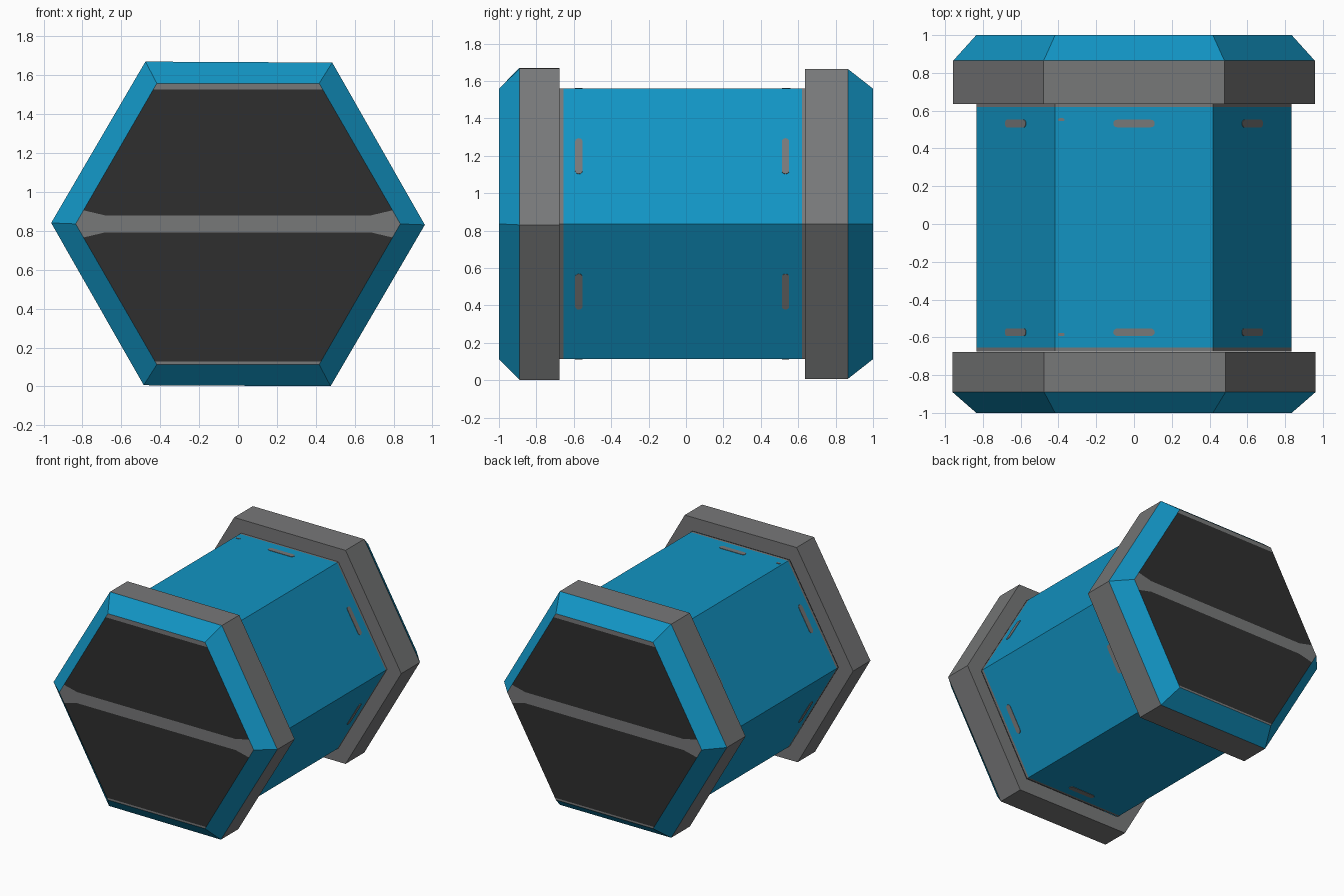
import bpy, bmesh, math
from mathutils import Matrix

if "Cube" in bpy.data.objects:
    bpy.data.objects.remove(bpy.data.objects["Cube"])

ZC = 0.836           # height of the long axis
R, RF = 0.835, 0.961  # corner radius of body and of end flanges
AP = R * math.cos(math.pi / 6)


def mat(name, col):
    m = bpy.data.materials.new(name)
    m.diffuse_color = (*col, 1)
    m.use_nodes = True
    m.node_tree.nodes["Principled BSDF"].inputs["Base Color"].default_value = m.diffuse_color
    return m


BLUE = mat("blue paint", (0.006, 0.295, 0.545))
GREY = mat("grey trim", (0.185, 0.188, 0.19))
DARK = mat("dark panel", (0.028, 0.028, 0.028))


def make(name, bm, mats):
    bm.normal_update()
    me = bpy.data.meshes.new(name)
    bm.to_mesh(me)
    bm.free()
    for m in mats:
        me.materials.append(m)
    ob = bpy.data.objects.new(name, me)
    bpy.context.collection.objects.link(ob)
    return ob


def hex_loft(name, rings, band_mats, mats):
    """Loft hexagon rings (y, radius, twist in degrees); one material index per band."""
    bm = bmesh.new()
    loops = []
    for y, r, tw in rings:
        a = [math.radians(60 * i + tw) for i in range(6)]
        loops.append([bm.verts.new((r * math.cos(t), y, ZC + r * math.sin(t))) for t in a])
    for k, mi in enumerate(band_mats):
        for i in range(6):
            j = (i + 1) % 6
            f = bm.faces.new((loops[k][i], loops[k + 1][i], loops[k + 1][j], loops[k][j]))
            f.material_index = mi
    return make(name, bm, mats)


# Hexagonal body with thin grey bands where it meets the flanges
hex_loft("body", [(-0.675, R, 0), (-0.655, R, 0), (0.62, R, 0), (0.636, R, 0)],
         [1, 0, 1], [BLUE, GREY])

# End flanges: grey collar plus blue bevel
hex_loft("front_flange",
         [(-1.0, R, 0), (-0.89, RF, -0.3), (-0.677, RF, -0.3), (-0.677, R, 0)],
         [0, 1, 1], [BLUE, GREY])
hex_loft("back_flange",
         [(0.636, R, 0), (0.636, 0.957, 0), (0.865, 0.957, 0), (1.0, R, 0)],
         [1, 1, 0], [BLUE, GREY])


def end_cap(name, y):
    """Flat hexagon split into two dark panels and three grey strips."""
    bm = bmesh.new()

    def edge(h):
        return R - abs(h) / math.sqrt(3)

    def pair(x, h):
        return [bm.verts.new((s * x, y, ZC + h)) for s in (-1, 1)]

    tip = pair(R, 0)
    sides = []
    for s, strip in ((1, 0.690), (-1, 0.708)):
        t = pair(edge(AP), s * AP)
        a = pair(edge(strip), s * strip)
        b = pair(edge(0.07), s * 0.07)
        c = pair(0.68, s * 0.043)
        sides.append((b, c))
        bm.faces.new((t[0], t[1], a[1], a[0]))
        bm.faces.new((a[0], a[1], b[1], c[1], c[0], b[0])).material_index = 1
    (b, c), (d, e) = sides
    bm.faces.new((c[0], c[1], e[1], e[0]))
    for i in (0, 1):
        bm.faces.new((tip[i], b[i], c[i], e[i], d[i]))
    bm.normal_update()
    for f in bm.faces:
        if f.normal.y * y < 0:
            f.normal_flip()
    make(name, bm, [GREY, DARK])


end_cap("front_end_panel", -1.0)
end_cap("back_end_panel", 1.0)


def slot(name, face, x, y, length, width):
    """Thin rounded plate lying on body side number `face` (0 is the top)."""
    bm = bmesh.new()
    r, h = width / 2, length / 2 - width / 2
    pts = []
    for s in (1, -1):
        for k in range(7):
            t = math.radians(-90 + 30 * k)
            pts.append((s * (h + r * math.cos(t)), s * r * math.sin(t)))
    f = bm.faces.new([bm.verts.new((px + x, py + y, AP)) for px, py in pts])
    ext = bmesh.ops.extrude_face_region(bm, geom=[f])["geom"]
    bmesh.ops.translate(bm, vec=(0, 0, 0.003),
                        verts=[v for v in ext if isinstance(v, bmesh.types.BMVert)])
    bmesh.ops.recalc_face_normals(bm, faces=bm.faces)
    bm.transform(Matrix.Translation((0, 0, ZC)) @ Matrix.Rotation(math.radians(60 * face), 4, 'Y'))
    make(name, bm, [GREY])


# Grey slots near both ends of every side, small dots on the top side
for end, y in (("front", -0.573), ("back", 0.532)):
    for i in range(6):
        slot(f"{end}_slot_{i}", i, 0, y, 0.22, 0.04)
    slot(f"{end}_dot", 0, -0.385, y + (0.02 if y > 0 else -0.012), 0.035, 0.016)
